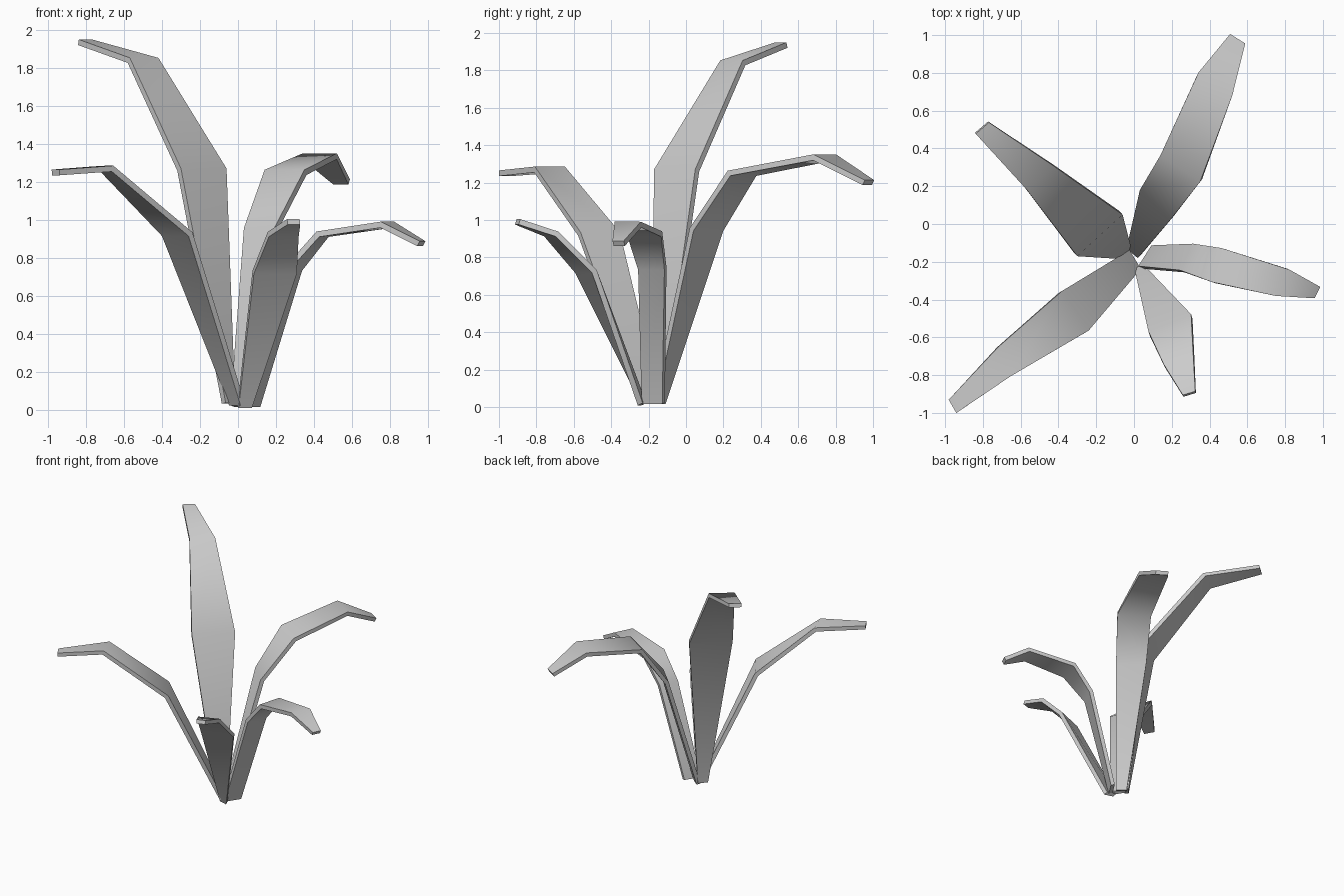
import bpy
from mathutils import Vector

THICKNESS = 0.03


def leaf(name, sections):
    """Strip of level cross-sections (centre x, y, z, half-width dx, dy), thickened."""
    verts, faces = [], []
    for x, y, z, dx, dy in sections:
        c, d = Vector((x, y, z)), Vector((dx, dy, 0))
        verts += [c - d, c + d]
    for i in range(len(sections) - 1):
        a = 2 * i
        faces.append((a, a + 1, a + 3, a + 2))
    mesh = bpy.data.meshes.new(name)
    mesh.from_pydata(verts, [], faces)
    obj = bpy.data.objects.new(name, mesh)
    bpy.context.collection.objects.link(obj)
    mod = obj.modifiers.new("thickness", 'SOLIDIFY')
    mod.thickness = THICKNESS
    mod.offset = 0
    mod.use_even_offset = True
    bpy.ops.object.select_all(action='DESELECT')
    obj.select_set(True)
    bpy.context.view_layer.objects.active = obj
    bpy.ops.object.modifier_apply(modifier=mod.name)
    bpy.ops.object.shade_smooth_by_angle(angle=1.05)
    return obj


# Long arching leaf, back right
leaf("leaf_back_right", [
    (0.00, -0.145, 0.02, 0.03, -0.025),
    (0.12, 0.11, 0.95, 0.08, -0.08),
    (0.25, 0.30, 1.25, 0.105, -0.07),
    (0.43, 0.74, 1.335, 0.09, -0.06),
    (0.545, 0.975, 1.20, 0.04, -0.025)])

# Tallest leaf, back left
leaf("leaf_back_left", [
    (-0.05, -0.145, 0.035, 0.025, 0.03),
    (-0.19, -0.05, 1.265, 0.12, 0.11),
    (-0.50, 0.25, 1.84, 0.075, 0.06),
    (-0.805, 0.51, 1.935, 0.035, 0.03)])

# Leaf reaching to the front left
leaf("leaf_front_left", [
    (-0.005, -0.195, 0.03, 0.03, -0.05),
    (-0.32, -0.465, 0.925, 0.07, -0.105),
    (-0.69, -0.73, 1.27, 0.03, -0.08),
    (-0.96, -0.965, 1.25, 0.02, -0.035)])

# Short leaf at the front
leaf("leaf_front", [
    (0.035, -0.235, 0.015, 0.035, -0.01),
    (0.193, -0.535, 0.725, 0.113, 0.045),
    (0.238, -0.72, 0.925, 0.078, 0.03),
    (0.293, -0.90, 0.99, 0.033, 0.01)])

# Drooping leaf on the right
leaf("leaf_right", [
    (0.07, -0.175, 0.02, 0.035, 0.055),
    (0.29, -0.18, 0.74, 0.035, 0.07),
    (0.445, -0.22, 0.925, 0.025, 0.09),
    (0.785, -0.31, 0.975, 0.035, 0.07),
    (0.965, -0.36, 0.875, 0.015, 0.03)])
